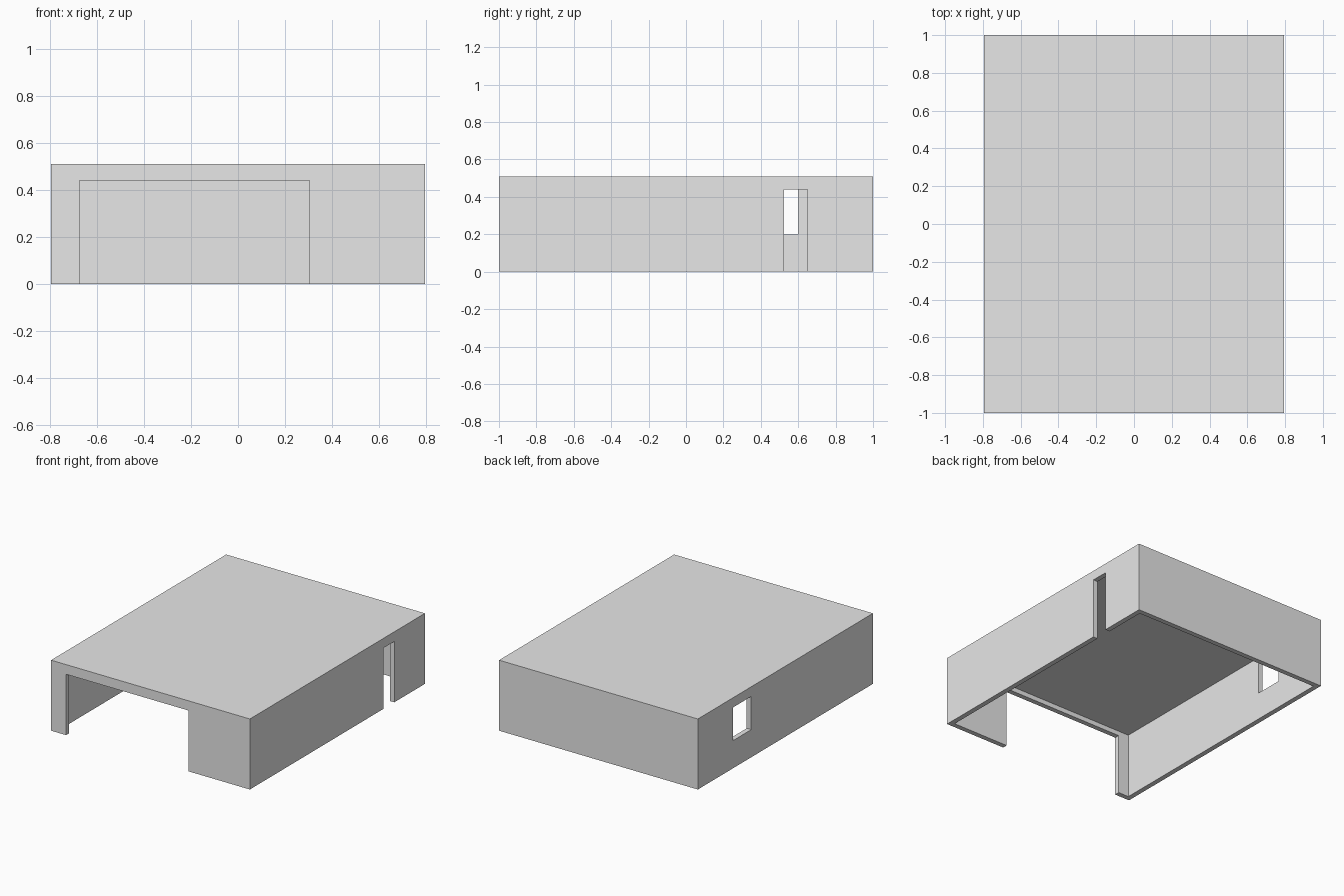
import bpy
import bmesh
from mathutils import Vector

cube = bpy.data.objects.get("Cube")
if cube:
    bpy.data.objects.remove(cube, do_unlink=True)

WIDTH, DEPTH, HEIGHT = 1.59, 2.0, 0.51
WALL = 0.036
LINTEL = 0.44
X, Y = WIDTH / 2, DEPTH / 2
BELOW = -0.1  # cutters reach below the ground for a clean cut

grey = bpy.data.materials.new("plain grey")
grey.use_nodes = True
color = (0.8, 0.8, 0.8, 1)
grey.diffuse_color = color
grey.node_tree.nodes["Principled BSDF"].inputs["Base Color"].default_value = color


def box(name, low, high):
    """Axis-aligned box between two opposite corners."""
    low, high = Vector(low), Vector(high)
    bm = bmesh.new()
    bmesh.ops.create_cube(bm, size=1)
    bmesh.ops.scale(bm, vec=high - low, verts=bm.verts)
    bmesh.ops.translate(bm, vec=(low + high) / 2, verts=bm.verts)
    mesh = bpy.data.meshes.new(name)
    bm.to_mesh(mesh)
    bm.free()
    mesh.materials.append(grey)
    obj = bpy.data.objects.new(name, mesh)
    bpy.context.collection.objects.link(obj)
    return obj


def cut(target, name, low, high):
    """Subtract a box from the target and discard the cutter."""
    cutter = box(name, low, high)
    cutter.hide_render = True
    mod = target.modifiers.new(name, "BOOLEAN")
    mod.operation = "DIFFERENCE"
    mod.solver = "EXACT"
    mod.object = cutter
    bpy.context.view_layer.objects.active = target
    bpy.ops.object.modifier_apply(modifier=mod.name)
    bpy.data.objects.remove(cutter, do_unlink=True)


# Flat-roofed shell, open at the bottom
shell = box("garage_shell", (-X, -Y, 0), (X, Y, HEIGHT))
cut(shell, "interior", (WALL - X, WALL - Y, BELOW), (X - WALL, Y - WALL, HEIGHT - WALL))

# Wide entrance in the front wall
cut(shell, "garage_entrance", (-0.675, -Y - 0.1, BELOW), (0.305, -Y + 0.1, LINTEL))

# Narrow doorway in the left wall
cut(shell, "side_doorway", (X - 0.1, 0.525, BELOW), (X + 0.1, 0.65, LINTEL))

# Window in the right wall
cut(shell, "side_window", (-X - 0.1, 0.39, 0.2), (-X + 0.1, 0.6, LINTEL))
